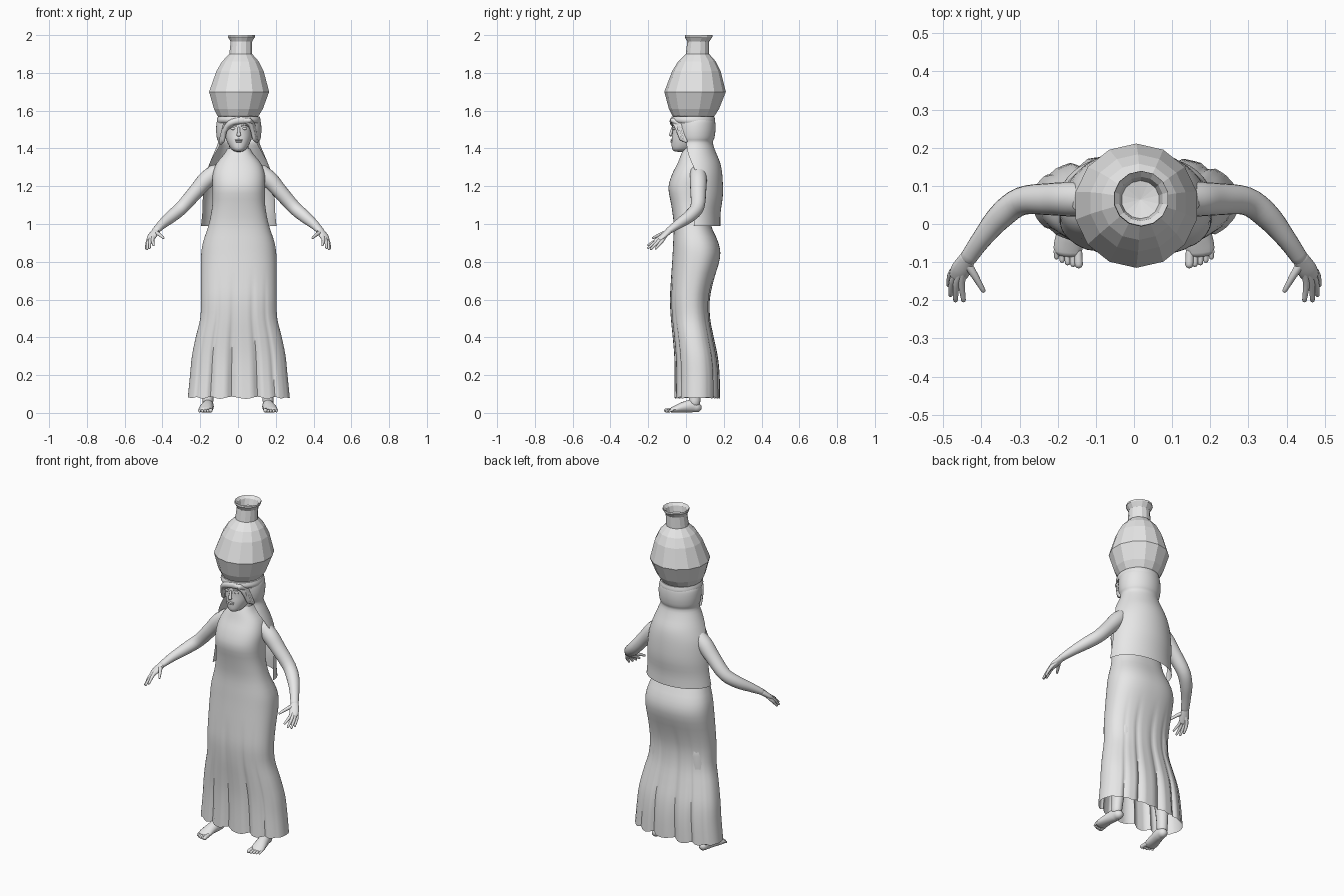
import bpy, bmesh
from math import sin, cos, pi, radians, copysign
from mathutils import Vector

cube = bpy.data.objects.get("Cube")
if cube:
    bpy.data.objects.remove(cube)

clay = bpy.data.materials.new("plain_grey")
clay.use_nodes = True
clay.diffuse_color = (0.8, 0.8, 0.8, 1)
clay.node_tree.nodes["Principled BSDF"].inputs["Base Color"].default_value = (0.8, 0.8, 0.8, 1)


def spline(rows, steps):
    """Smooth Catmull-Rom resampling of a short list of tuples."""
    pts = [rows[0]] + list(rows) + [rows[-1]]
    out = []
    for a, b, c, d in zip(pts, pts[1:], pts[2:], pts[3:]):
        for k in range(steps):
            t = k / steps
            out.append([q + t / 2 * (r - p + t * (2*p - 5*q + 4*r - s + t * (3*(q - r) + s - p)))
                        for p, q, r, s in zip(a, b, c, d)])
    return out + [list(rows[-1])]


def loft(name, rings, closed=True, start=None, end=None, smooth=True):
    """Skin a series of rings; start and end are optional cap points."""
    bm = bmesh.new()
    loops = [[bm.verts.new(p) for p in ring] for ring in rings]
    n = len(loops[0])
    for a, b in zip(loops, loops[1:]):
        for i in range(n if closed else n - 1):
            j = (i + 1) % n
            bm.faces.new((a[i], a[j], b[j], b[i]))
    for point, ring in ((start, loops[0]), (end, loops[-1])):
        if point is not None:
            tip = bm.verts.new(point)
            for i in range(n):
                bm.faces.new((tip, ring[i], ring[(i + 1) % n]))
    bmesh.ops.recalc_face_normals(bm, faces=bm.faces)
    mesh = bpy.data.meshes.new(name)
    bm.to_mesh(mesh)
    bm.free()
    mesh.materials.append(clay)
    if smooth:
        mesh.shade_smooth()
        mesh.set_sharp_from_angle(angle=radians(50))
    obj = bpy.data.objects.new(name, mesh)
    bpy.context.collection.objects.link(obj)
    return obj


def tube(name, rows, side=1, steps=4, n=14):
    """Rounded limb through rows of x, y, z, half width, half height."""
    rows = spline(rows, steps)
    pts = [Vector((r[0] * side, r[1], r[2])) for r in rows]
    rings = []
    for i, (p, r) in enumerate(zip(pts, rows)):
        along = (pts[min(i + 1, len(pts) - 1)] - pts[max(i - 1, 0)]).normalized()
        up = Vector((0, 1, 0)) if abs(along.z) > 0.9 else Vector((0, 0, 1))
        u = along.cross(up).normalized()
        v = u.cross(along)
        rings.append([p + u * r[3] * cos(2*pi*k/n) + v * r[4] * sin(2*pi*k/n) for k in range(n)])

    def domed(ring, p, inner, r):
        """Narrow extra ring and tip that round off an end."""
        out = (p - inner).normalized() * min(r[3], r[4])
        return [p + (q - p) * 0.7 + out * 0.6 for q in ring], p + out * 0.9
    first, tip_a = domed(rings[0], pts[0], pts[1], rows[0])
    last, tip_b = domed(rings[-1], pts[-1], pts[-2], rows[-1])
    return loft(name, [first] + rings + [last], start=tip_a, end=tip_b)


def oval_rings(rows, n, power=1.0, x0=0.0):
    """Rings from rows of z, half width, front y, back y."""
    def bend(v):
        return copysign(abs(v) ** power, v)
    return [[Vector((x0 + w * bend(cos(2*pi*k/n)), (f + b) / 2 + (b - f) / 2 * bend(sin(2*pi*k/n)), z))
             for k in range(n)] for z, w, f, b in rows]


def blob(name, at, size):
    bm = bmesh.new()
    bmesh.ops.create_uvsphere(bm, u_segments=14, v_segments=8, radius=1)
    for v in bm.verts:
        v.co = Vector(at) + Vector(a * b for a, b in zip(v.co, size))
    mesh = bpy.data.meshes.new(name)
    bm.to_mesh(mesh)
    bm.free()
    mesh.materials.append(clay)
    mesh.shade_smooth()
    bpy.context.collection.objects.link(bpy.data.objects.new(name, mesh))


# Water jar: faceted, leaning slightly
jar = [(1.562, .1), (1.575, .113), (1.61, .133), (1.70, .163), (1.81, .128), (1.86, .1), (1.9, .062),
       (1.965, .058), (1.99, .073), (2.0, .072), (1.985, .058), (1.95, .05)]
sides = 14
jar_rings = []
for z, r in jar:
    lean = (z - 1.7) / 0.3
    cx, cy = .006 + .013 * lean, .048 + .019 * lean
    jar_rings.append([Vector((cx + r * sin(2*pi*k/sides), cy + r * cos(2*pi*k/sides), z)) for k in range(sides)])
loft("water_jar", jar_rings, start=(.002, .04, 1.56), end=(.017, .064, 1.94), smooth=False)

# Dress: fitted bodice and pleated, flaring skirt with an open hem
dress = [(.08, .27, -.062, .18), (.2, .258, -.06, .178), (.3, .248, -.062, .168), (.4, .228, -.07, .147),
         (.5, .204, -.08, .128), (.6, .2, -.085, .126), (.7, .2, -.08, .146), (.82, .2, -.072, .18),
         (.9, .19, -.068, .172), (1.0, .158, -.065, .13), (1.1, .14, -.078, .12), (1.19, .139, -.093, .13),
         (1.26, .138, -.075, .14), (1.32, .118, -.045, .13), (1.37, .078, -.025, .11), (1.4, .06, -.01, .1)]
count = 120
skirt = oval_rings(spline(dress, 3), count, .85, .004)
for ring in skirt:
    depth = max(0, min(1, (.75 - ring[0].z) / .6))
    mid = sum((p.y for p in ring)) / count
    for k, p in enumerate(ring):
        angle = 2 * pi * k / count
        fold = max(0, cos(15 * angle)) ** 2 * abs(sin(angle)) ** 2
        p.y += (mid - p.y) * .2 * depth * fold
        p.z += .006 * depth * cos(15 * angle) * abs(sin(angle))
loft("dress", skirt)

# Shawl: sheet hanging from the head down the back; rows of z, half width, centre y, depth, half span
shawl = [(1.572, .09, .05, .09, 150), (1.55, .114, .05, .103, 142), (1.5, .12, .05, .106, 132),
         (1.455, .116, .05, .1, 128), (1.43, .11, .05, .092, 122), (1.38, .13, .05, .108, 112),
         (1.32, .155, .05, .132, 98), (1.25, .178, .05, .143, 86), (1.15, .19, .05, .145, 86),
         (1.06, .193, .05, .133, 90), (.99, .2, .05, .132, 94)]
sheet = []
for z, w, cy, d, span in spline(shawl, 3):
    turn = [radians(span) * (k / 24 - 1) for k in range(49)]
    sheet.append([Vector((.004 + w * sin(a), cy + d * cos(a), z)) for a in turn])
loft("shawl", sheet, closed=False)

# Head, neck and headband
head = [(1.385, .022, -.062, .01), (1.4, .042, -.074, .04), (1.44, .064, -.076, .09),
        (1.48, .074, -.073, .12), (1.53, .075, -.07, .125), (1.562, .055, -.045, .1)]
loft("head", oval_rings(spline(head, 4), 32, .95, .004), start=(.004, -.03, 1.38), end=(.004, .03, 1.57))
tube("neck", [(.004, .04, 1.28, .06, .05), (.004, .03, 1.42, .05, .05)])
band = [(1.535, .113, -.07, .152), (1.55, .116, -.08, .154), (1.57, .11, -.075, .15)]
loft("headband", oval_rings(spline(band, 3), 40, .95, .004), end=(.004, .05, 1.575))

# Face details
tube("nose", [(.004, -.072, 1.51, .006, .005), (.004, -.079, 1.485, .008, .007), (.004, -.082, 1.47, .012, .008)])
for z, w in ((1.444, .022), (1.435, .018)):
    blob("lip", (.004, -.074, z), (w, .009, .005))
for s, label in ((1, "left"), (-1, "right")):
    blob(label + "_eye", (.004 + s * .03, -.064, 1.505), (.014, .008, .007))
    tube(label + "_brow", [(.004 + s * .014, -.072, 1.519, .004, .003), (.004 + s * .032, -.069, 1.524, .004, .003),
                           (.004 + s * .052, -.055, 1.517, .003, .003)])

# Side-swept hair
for k in range(4):
    s = k * .008
    tube("right_hair_lock", [(.035 - s, -.07, 1.55, .012, .018), (-.03 - s, -.074 + s, 1.54 - s, .012, .016),
                             (-.066 - s / 2, -.05 + s, 1.505 - s, .013, .014),
                             (-.08 - s / 2, -.025 + s, 1.44 - s / 2, .01, .01)])
    tube("left_hair_lock", [(.035 + s, -.072, 1.55, .012, .014), (.068 + s / 2, -.052 + s, 1.52, .012, .012),
                            (.086 + s / 2, -.025 + s, 1.45 - s / 2, .01, .01)])

# Arms, hands, legs and feet, mirrored
arm = [(.12, .065, 1.275, .043, .043), (.17, .065, 1.232, .045, .045), (.22, .065, 1.175, .042, .04),
       (.295, .06, 1.09, .037, .036), (.35, .02, 1.042, .034, .033), (.4, -.04, 1.0, .026, .025),
       (.435, -.09, .965, .022, .017)]
fingers = {"index": ((.452, -.15, .92), (.447, -.2, .888)), "middle": ((.464, -.15, .915), (.468, -.2, .873)),
           "ring": ((.473, -.142, .912), (.481, -.186, .867)), "little": ((.477, -.127, .91), (.486, -.16, .87)),
           "thumb": ((.418, -.135, .945), (.395, -.175, .926))}
leg = [(.11, .05, .62, .06, .06), (.14, .05, .35, .05, .055), (.155, .05, .15, .034, .036),
       (.16, .045, .05, .028, .03)]
foot = [(.155, .06, .028, .026, .026), (.158, .03, .036, .03, .034), (.166, -.015, .03, .034, .028),
        (.172, -.055, .02, .038, .019), (.174, -.075, .015, .036, .014)]
for s, label in ((1, "left"), (-1, "right")):
    tube(label + "_arm", arm, s, n=20)
    tube(label + "_palm", [(.435, -.088, .965, .021, .016), (.454, -.12, .937, .026, .014),
                           (.464, -.14, .918, .022, .011)], s)
    for finger, (knuckle, tip) in fingers.items():
        tube(label + "_" + finger + "_finger" * (finger != "thumb"),
             [(.44, -.1, .957, .012, .012), (*knuckle, .0095, .0095), (*tip, .006, .006)], s)
    tube(label + "_leg", leg, s)
    tube(label + "_foot", foot, s)
    for k in range(5):
        x = .145 + .0145 * k
        size = .011 if k == 0 else .0085 - .0006 * k
        tube(label + "_toe", [(x + .002, -.07, .016, size, size), (x, -.107 + .0012 * k * k, size + .002, size, size)], s)
